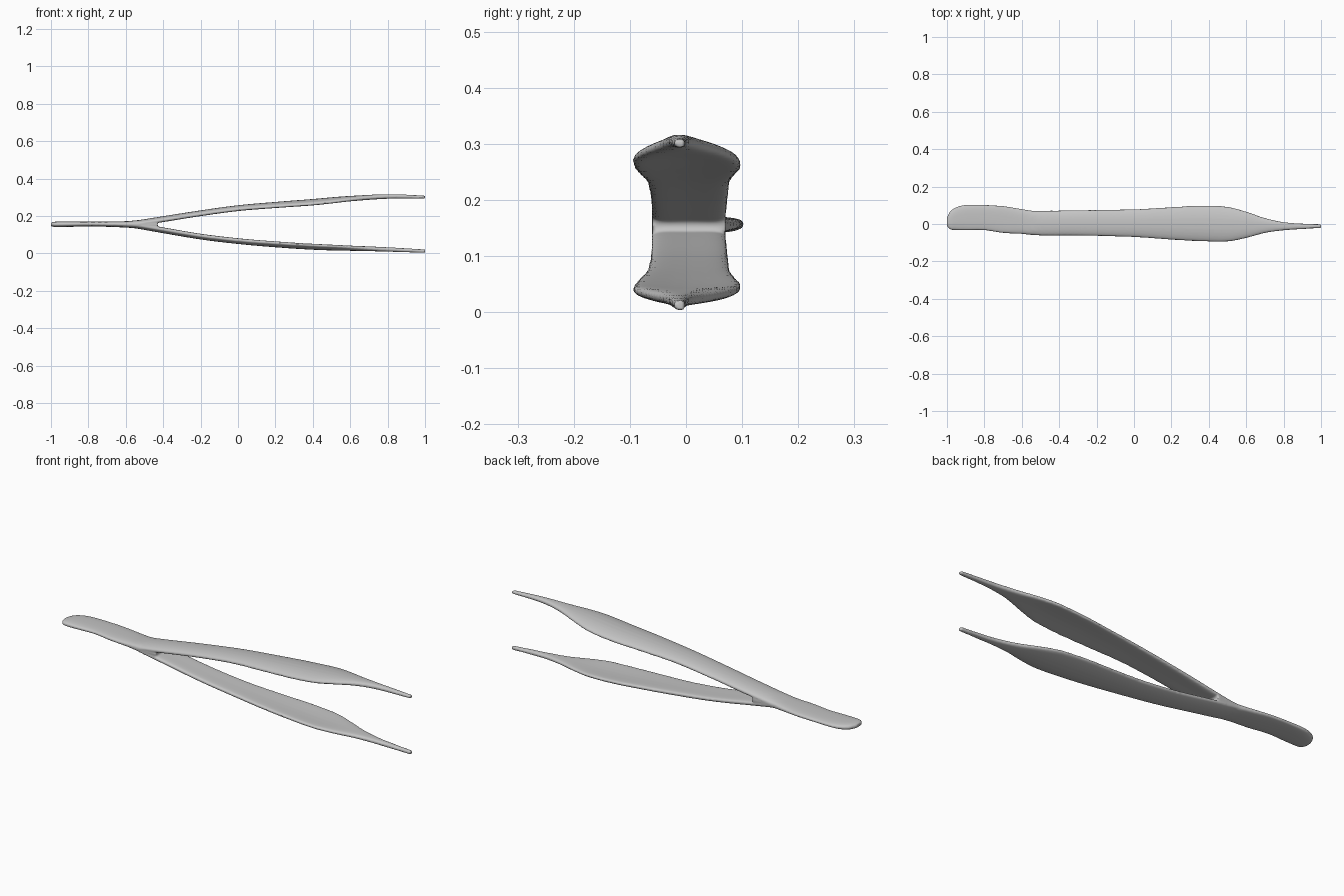
import bpy, bmesh, math
from mathutils import Vector

cube = bpy.data.objects.get("Cube")
if cube:
    bpy.data.objects.remove(cube)

steel = bpy.data.materials.new("brushed_grey")
steel.use_nodes = True
grey = (0.55, 0.55, 0.55, 1)
steel.diffuse_color = grey
steel.node_tree.nodes["Principled BSDF"].inputs["Base Color"].default_value = grey


def sample(keys, x):
    """Smooth interpolation of rows (x, value, ...) at x."""
    i = max(j for j in range(len(keys) - 1) if j == 0 or keys[j][0] <= x)
    a, b = Vector(keys[i]), Vector(keys[i + 1])
    p, n = Vector(keys[max(i - 1, 0)]), Vector(keys[min(i + 2, len(keys) - 1)])
    h = b[0] - a[0]
    t = (x - a[0]) / h
    ma = (b - p) * (h / (b[0] - p[0]))
    mb = (n - a) * (h / (n[0] - a[0]))
    return (a * (2*t**3 - 3*t**2 + 1) + ma * (t**3 - 2*t**2 + t)
            + b * (3*t**2 - 2*t**3) + mb * (t**3 - t**2))


def loft(name, outline, height, x0, x1, bow=0.0, steps=90, sides=28):
    """Strip with rounded edges along x; bow bends both edges up or down."""
    bm = bmesh.new()
    rings = []
    for s in range(steps + 1):
        x = x0 + (x1 - x0) * s / steps
        _, low, high = sample(outline, x)
        _, z, thick = sample(height, x)
        mid, half = (low + high) / 2, (high - low) / 2
        ring = []
        for k in range(sides):
            a = 2 * math.pi * k / sides
            c, d = math.cos(a), math.sin(a)
            u = math.copysign(abs(c) ** 0.8, c)
            v = math.copysign(abs(d) ** 0.7, d)
            lift = bow * (half / 0.095) ** 2 * (u * u - 0.3)
            ring.append(bm.verts.new((x, mid + half * u, z + thick / 2 * v + lift)))
        rings.append(ring)
    for r, q in zip(rings, rings[1:]):
        for k in range(sides):
            m = (k + 1) % sides
            bm.faces.new((r[k], r[m], q[m], q[k]))
    bm.faces.new(rings[0])
    bm.faces.new(rings[-1])
    bmesh.ops.recalc_face_normals(bm, faces=bm.faces)
    mesh = bpy.data.meshes.new(name)
    bm.to_mesh(mesh)
    bm.free()
    mesh.materials.append(steel)
    obj = bpy.data.objects.new(name, mesh)
    bpy.context.collection.objects.link(obj)
    return obj


# Flat grip, widening into the web between the arms
grip_outline = [(-1, -.01, .035), (-.985, -.028, .065), (-.95, -.033, .09),
                (-.9, -.034, .102), (-.8, -.034, .102), (-.7, -.048, .096),
                (-.6, -.053, .08), (-.53, -.06, .07), (-.4, -.06, .073)]
grip_height = [(-1, .155, .02), (-.97, .155, .03), (-.8, .157, .026),
               (-.6, .155, .034), (-.5, .155, .052), (-.42, .155, .06)]
grip = loft("grip", grip_outline, grip_height, -1, -.43)

# Leaf-shaped arms with narrow pointed ends
arm_outline = [(-.6, -.05, .075), (-.53, -.06, .07), (-.3, -.062, .074),
               (0, -.07, .079), (.2, -.084, .09), (.35, -.092, .098),
               (.5, -.094, .092), (.6, -.075, .066), (.7, -.048, .032),
               (.8, -.034, .01), (.9, -.027, .002), (1, -.021, -.001)]
upper_height = [(-.6, .155, .02), (-.45, .174, .03), (-.2, .213, .03),
                (0, .24, .03), (.2, .257, .03), (.4, .272, .03),
                (.6, .291, .028), (.8, .304, .024), (1, .301, .016)]
lower_height = [(-.6, .155, .02), (-.45, .133, .03), (-.2, .091, .03),
                (0, .067, .03), (.2, .05, .03), (.4, .037, .029),
                (.6, .029, .027), (.8, .021, .023), (1, .012, .018)]
upper_arm = loft("upper_arm", arm_outline, upper_height, -.58, 1, -.012)
lower_arm = loft("lower_arm", arm_outline, lower_height, -.58, 1, .01)

# Fuse the parts into one body with a soft fork
bpy.ops.object.select_all(action='DESELECT')
for part in (grip, upper_arm, lower_arm):
    part.select_set(True)
bpy.context.view_layer.objects.active = grip
bpy.ops.object.join()
grip.name = "tweezers_body"
fuse = grip.modifiers.new("fuse", 'REMESH')
fuse.mode = 'VOXEL'
fuse.voxel_size = 0.005
fuse.use_smooth_shade = True
soften = grip.modifiers.new("soften", 'SMOOTH')
soften.factor = 0.5
soften.iterations = 3
for modifier in ("fuse", "soften"):
    bpy.ops.object.modifier_apply(modifier=modifier)
bpy.ops.object.shade_smooth()
